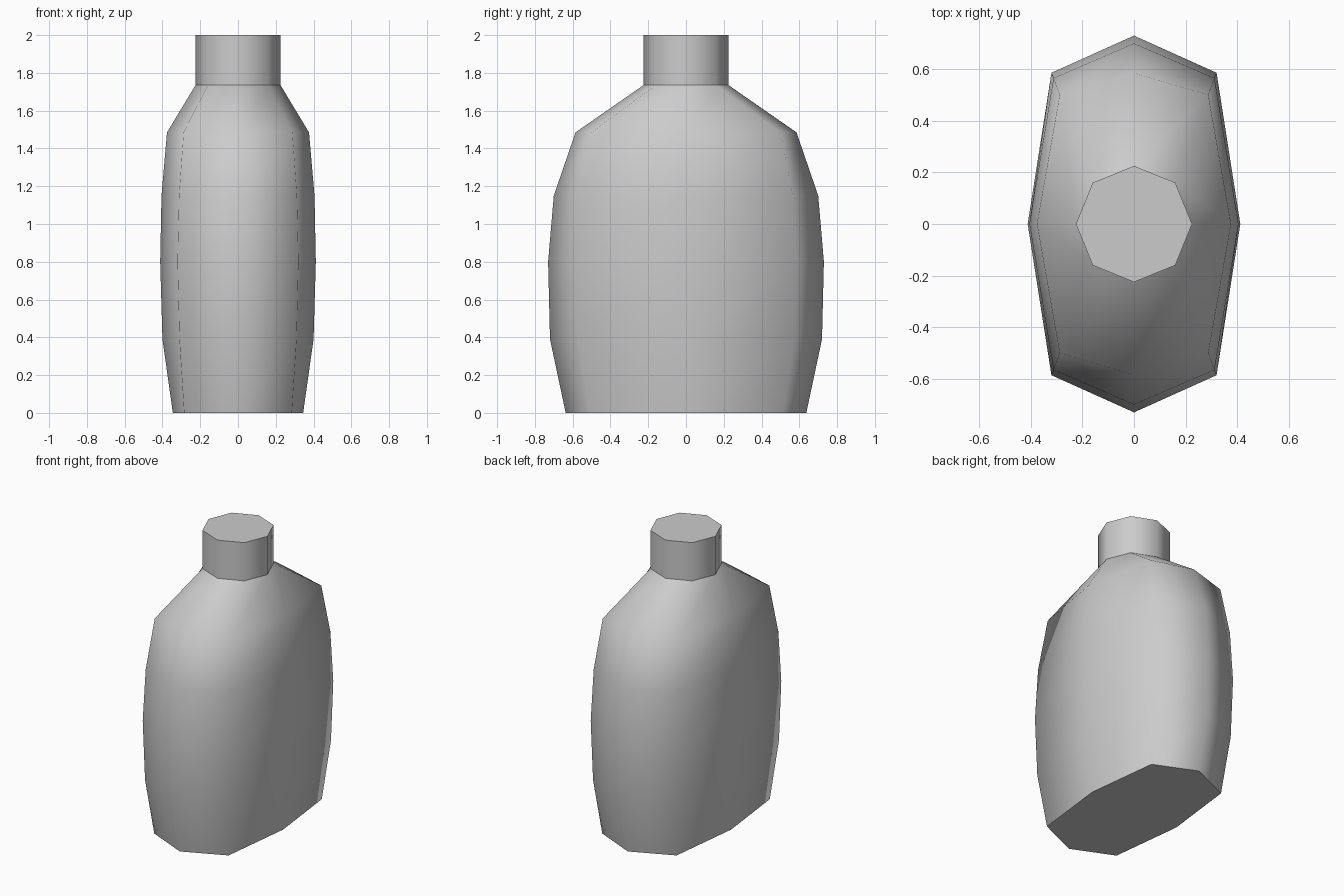
import bpy, bmesh

old = bpy.data.objects.get("Cube")
if old:
    bpy.data.objects.remove(old, do_unlink=True)

# Plain grey
grey = bpy.data.materials.new("plain grey")
grey.use_nodes = True
colour = (0.6, 0.6, 0.6, 1)
grey.diffuse_color = colour
grey.node_tree.nodes["Principled BSDF"].inputs["Base Color"].default_value = colour


def ring(bm, z, side, end, corner):
    """Eight-sided section: half width, half depth and corner point."""
    cx, cy = corner
    points = [(side, 0), (cx, cy), (0, end), (-cx, cy),
              (-side, 0), (-cx, -cy), (0, -end), (cx, -cy)]
    return [bm.verts.new((x, y, z)) for x, y in points]


def loft(name, sections, cap_bottom, cap_top):
    bm = bmesh.new()
    rings = [ring(bm, *s) for s in sections]
    for low, high in zip(rings, rings[1:]):
        for i in range(8):
            j = (i + 1) % 8
            bm.faces.new((low[i], low[j], high[j], high[i])).smooth = True
    # Flat ends with crisp rims
    caps = []
    if cap_bottom:
        caps.append(bm.faces.new(rings[0][::-1]))
    if cap_top:
        caps.append(bm.faces.new(rings[-1]))
    for cap in caps:
        for edge in cap.edges:
            edge.smooth = False
    mesh = bpy.data.meshes.new(name)
    bm.to_mesh(mesh)
    bm.free()
    mesh.materials.append(grey)
    obj = bpy.data.objects.new(name, mesh)
    bpy.context.collection.objects.link(obj)
    return obj


# Bottle body: z, half width, half depth, corner
loft("bottle_body", [
    (0.00, 0.345, 0.637, (0.285, 0.51)),
    (0.39, 0.40, 0.72, (0.31, 0.575)),
    (0.80, 0.412, 0.73, (0.32, 0.586)),
    (1.15, 0.405, 0.70, (0.312, 0.565)),
    (1.485, 0.376, 0.585, (0.288, 0.50)),
    (1.735, 0.225, 0.225, (0.16, 0.16)),
], True, False)

# Neck
loft("bottle_neck", [
    (1.735, 0.225, 0.225, (0.16, 0.16)),
    (2.00, 0.225, 0.225, (0.16, 0.16)),
], False, True)
